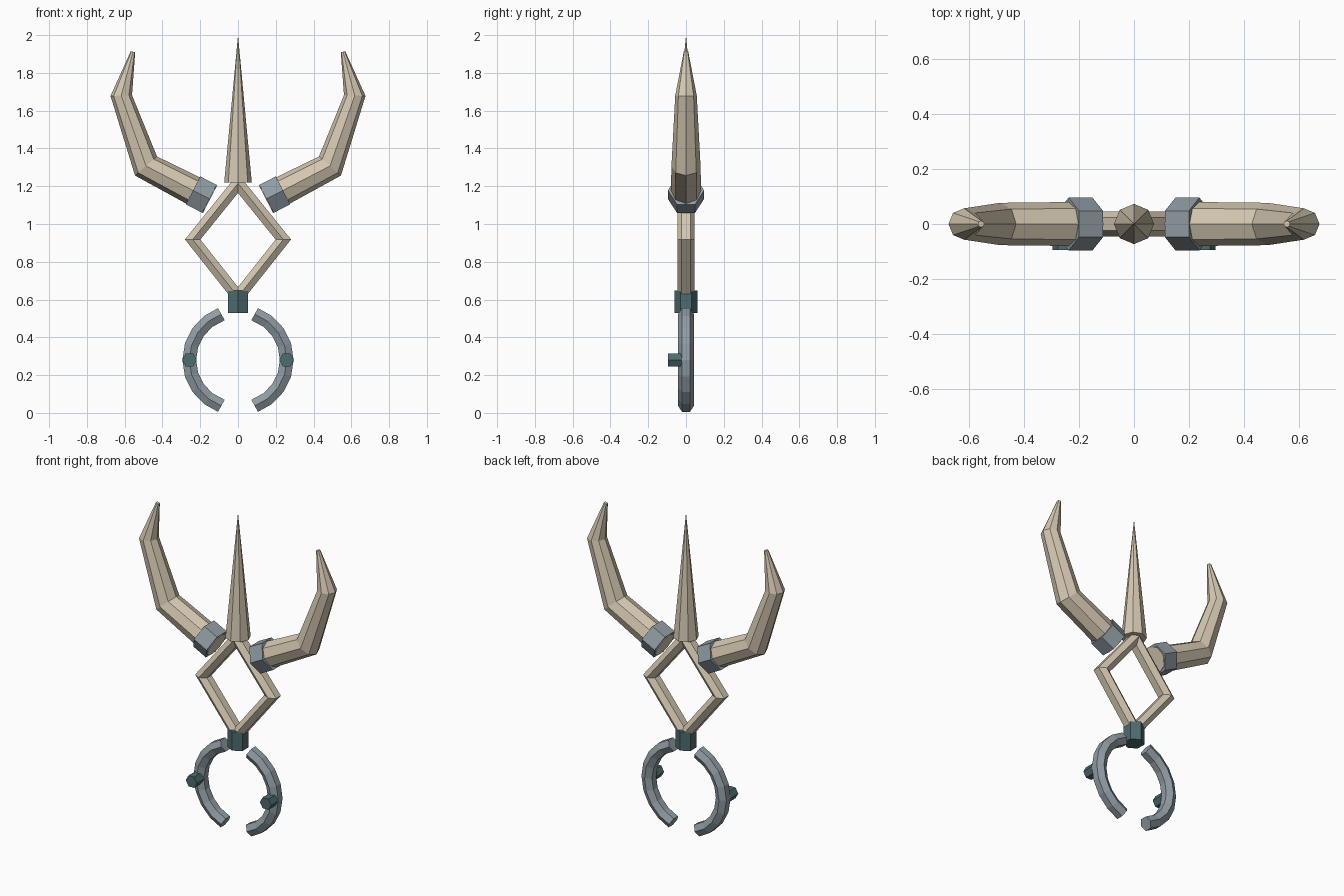
import bpy, bmesh, math
from mathutils import Vector

if "Cube" in bpy.data.objects:
    bpy.data.objects.remove(bpy.data.objects["Cube"])


def material(name, rgb):
    m = bpy.data.materials.new(name)
    m.diffuse_color = (*rgb, 1)
    m.use_nodes = True
    m.node_tree.nodes["Principled BSDF"].inputs["Base Color"].default_value = m.diffuse_color
    return m


BONE = material("bone", (0.66, 0.575, 0.44))
STEEL = material("steel grey", (0.28, 0.335, 0.37))
TEAL = material("dark teal", (0.075, 0.15, 0.16))


def make_object(name, bm, mat):
    bmesh.ops.recalc_face_normals(bm, faces=bm.faces)
    mesh = bpy.data.meshes.new(name)
    bm.to_mesh(mesh)
    bm.free()
    mesh.materials.append(mat)
    ob = bpy.data.objects.new(name, mesh)
    bpy.context.collection.objects.link(ob)
    return ob


def sweep(name, mat, path, radii, sides, flat=1.0, closed=False, mitre=False, side=1):
    """Sweep a polygon with a corner facing y along (x, z) points; flat scales it in-plane."""
    pts = [Vector((side * x, z)) for x, z in path]
    n = len(pts)
    bm = bmesh.new()
    rings = []
    for i, p in enumerate(pts):
        before = pts[i - 1] if (i or closed) else None
        after = pts[(i + 1) % n] if (i < n - 1 or closed) else None
        a = (p - before).normalized() if before is not None else (after - p).normalized()
        b = (after - p).normalized() if after is not None else a
        t = (a + b).normalized()
        stretch = 1 / t.dot(b) if mitre else 1
        ring = []
        for k in range(sides):
            ang = 2 * math.pi * k / sides
            u = radii[i] * math.sin(ang) * flat * stretch
            ring.append(bm.verts.new((p.x - t.y * u, radii[i] * math.cos(ang), p.y + t.x * u)))
        rings.append(ring)
    for i in range(n if closed else n - 1):
        r0, r1 = rings[i], rings[(i + 1) % n]
        for k in range(sides):
            j = (k + 1) % sides
            bm.faces.new((r0[k], r0[j], r1[j], r1[k]))
    if not closed:
        bm.faces.new(rings[0])
        bm.faces.new(rings[-1])
    return make_object(name, bm, mat)


# Centre spike
bm = bmesh.new()
bmesh.ops.create_cone(bm, cap_ends=True, segments=8, radius1=0.073, radius2=0, depth=0.78)
bmesh.ops.translate(bm, verts=bm.verts, vec=(0, 0, 1.61))
make_object("centre_spike", bm, BONE)

# Diamond frame
sweep("diamond_frame", BONE, [(0.24, 0.918), (0, 1.215), (-0.24, 0.918), (0, 0.615)],
      [0.046] * 4, 6, flat=0.8, closed=True, mitre=True)

# Collar joining the frame and the ring
sweep("collar", TEAL, [(0, 0.53), (0, 0.648)], [0.06] * 2, 6)

for side, label in ((-1, "left"), (1, "right")):
    # Bent horn and its cuff
    sweep(label + "_horn", BONE,
          [(0.148, 1.131), (0.487, 1.307), (0.618, 1.68), (0.556, 1.912)],
          [0.081, 0.077, 0.057, 0.012], 8, side=side)
    sweep(label + "_cuff", STEEL, [(0.151, 1.133), (0.238, 1.178)], [0.096] * 2, 6, side=side)

    # Half ring
    angles = [math.radians(-70 + 17.5 * i) for i in range(9)]
    sweep(label + "_half_ring", STEEL,
          [(0.258 * math.cos(a), 0.28 + 0.258 * math.sin(a)) for a in angles],
          [0.042] * 9, 6, side=side)

    # Stud on the front of the ring
    bm = bmesh.new()
    bmesh.ops.create_cone(bm, cap_ends=True, segments=6, radius1=0.039, radius2=0.039, depth=0.075)
    stud = make_object(label + "_stud", bm, TEAL)
    xs = [v.co.x for v in stud.data.vertices]
    turn = math.pi / 6 if max(xs) < 0.038 else 0  # corner points sideways
    for v in stud.data.vertices:
        x, y, z = v.co
        c, s = math.cos(turn), math.sin(turn)
        v.co = (x * c - y * s + side * 0.257, -z - 0.0575, x * s + y * c + 0.28)
    bm = bmesh.new()
    bm.from_mesh(stud.data)
    bmesh.ops.recalc_face_normals(bm, faces=bm.faces)
    bm.to_mesh(stud.data)
    bm.free()
